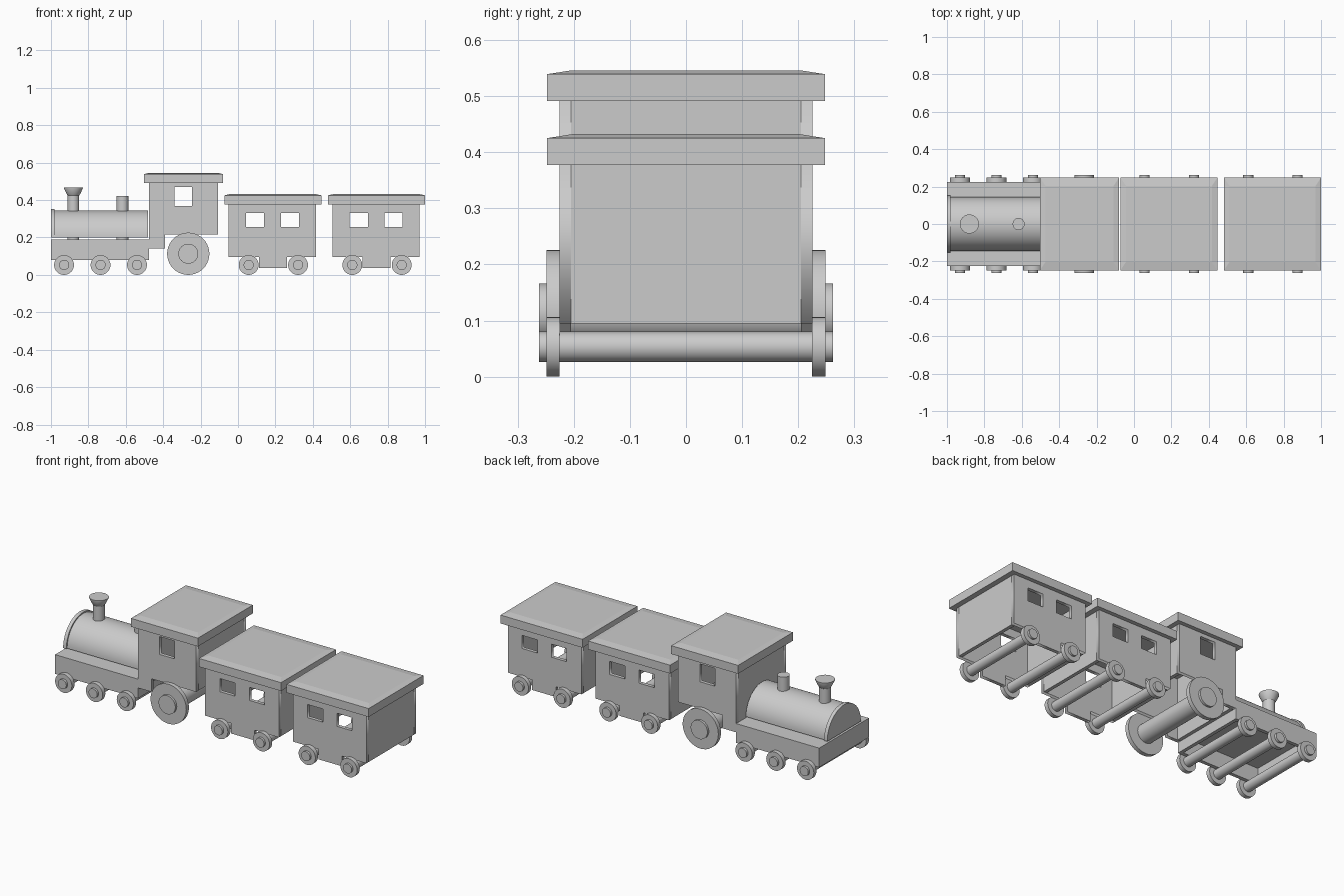
import bpy, bmesh, math
from mathutils import Matrix

if "Cube" in bpy.data.objects:
    bpy.data.objects.remove(bpy.data.objects["Cube"])

W = 0.225      # half width of the bodies
T = 0.02       # wall thickness


def add_mesh(name, bm, smooth=False):
    bmesh.ops.recalc_face_normals(bm, faces=bm.faces)
    me = bpy.data.meshes.new(name)
    bm.to_mesh(me)
    bm.free()
    ob = bpy.data.objects.new(name, me)
    bpy.context.collection.objects.link(ob)
    if smooth:
        select(ob)
        bpy.ops.object.shade_smooth_by_angle(angle=math.radians(30))
    return ob


def select(ob):
    bpy.ops.object.select_all(action='DESELECT')
    ob.select_set(True)
    bpy.context.view_layer.objects.active = ob


def box(name, x0, x1, y0, y1, z0, z1):
    bm = bmesh.new()
    bmesh.ops.create_cube(bm, size=1)
    for v in bm.verts:
        v.co = ((x0 + x1) / 2 + v.co.x * (x1 - x0),
                (y0 + y1) / 2 + v.co.y * (y1 - y0),
                (z0 + z1) / 2 + v.co.z * (z1 - z0))
    return add_mesh(name, bm)


def cylinder_y(name, x, z, r, y0, y1):
    bm = bmesh.new()
    m = Matrix.Translation((x, (y0 + y1) / 2, z)) @ Matrix.Rotation(math.pi / 2, 4, 'X')
    bmesh.ops.create_cone(bm, cap_ends=True, segments=40, radius1=r, radius2=r,
                          depth=abs(y1 - y0), matrix=m)
    return add_mesh(name, bm, True)


def lathe(name, x, profile):
    bm = bmesh.new()
    vs = [bm.verts.new((x + r, 0, z)) for r, z in profile]
    es = [bm.edges.new(p) for p in zip(vs, vs[1:])]
    bmesh.ops.spin(bm, geom=vs + es, cent=(x, 0, 0), axis=(0, 0, 1),
                   angle=2 * math.pi, steps=40)
    bmesh.ops.remove_doubles(bm, verts=bm.verts, dist=1e-5)
    return add_mesh(name, bm, True)


def arch(name, x0, x1, r, z):
    # half cylinder lying along x
    bm = bmesh.new()
    n = 32
    vs = [bm.verts.new((x0, r * math.cos(math.pi * i / n), z + r * math.sin(math.pi * i / n)))
          for i in range(n + 1)]
    f = bm.faces.new(vs)
    ext = bmesh.ops.extrude_face_region(bm, geom=[f], use_keep_orig=True)
    for v in ext['geom']:
        if isinstance(v, bmesh.types.BMVert):
            v.co.x = x1
    return add_mesh(name, bm, True)


def side_panels(name, outline, windows):
    # flat wall with window openings, one on each side
    loops = [outline] + [[(a, c), (b, c), (b, d), (a, d)] for a, b, c, d in windows]
    for side, s in (("front", -1), ("back", 1)):
        cu = bpy.data.curves.new(name, 'CURVE')
        cu.dimensions = '2D'
        cu.fill_mode = 'BOTH'
        cu.extrude = T / 2
        for loop in loops:
            sp = cu.splines.new('POLY')
            sp.points.add(len(loop) - 1)
            for p, (x, z) in zip(sp.points, loop):
                p.co = (x, z, 0, 1)
            sp.use_cyclic_u = True
        ob = bpy.data.objects.new(f"{name}_{side}_wall", cu)
        ob.location.y = s * (W - T / 2)
        ob.rotation_euler.x = math.pi / 2
        bpy.context.collection.objects.link(ob)
        select(ob)
        bpy.ops.object.convert(target='MESH')


def roof(name, x0, x1, z0):
    # slab with a shallow sloped rim on top
    bm = bmesh.new()
    rings = []
    for ix, iy, z in ((0, 0, z0), (0, 0, z0 + 0.048), (0.03, 0.045, z0 + 0.055)):
        a, b, y = x0 + ix, x1 - ix, 0.248 - iy
        rings.append([bm.verts.new(c) for c in ((a, -y, z), (b, -y, z), (b, y, z), (a, y, z))])
    bm.faces.new(rings[0])
    bm.faces.new(rings[-1])
    for lo, hi in zip(rings, rings[1:]):
        for i in range(4):
            j = (i + 1) % 4
            bm.faces.new((lo[i], lo[j], hi[j], hi[i]))
    add_mesh(name + "_roof", bm)


def wheelset(name, x, r, hub):
    cylinder_y(name + "_axle", x, r, hub, -0.262, 0.262)
    for side, s in (("front", -1), ("back", 1)):
        cylinder_y(f"{name}_{side}_wheel", x, r, r, s * 0.225, s * 0.249)


# engine chassis: open-bottomed tray
I = W - T
box("chassis_deck", -1.0, -0.475, -W, W, 0.17, 0.19)
for side, s in (("front", -1), ("back", 1)):
    box(f"chassis_{side}_side", -1.0, -0.475, min(s * I, s * W), max(s * I, s * W), 0.08, 0.17)
box("chassis_nose", -1.0, -0.98, -I, I, 0.08, 0.17)
box("chassis_tail", -0.495, -0.475, -I, I, 0.08, 0.17)
for i, x in enumerate((-0.93, -0.735, -0.54)):
    wheelset(f"engine_{i + 1}", x, 0.053, 0.027)

# boiler, front rim and chimneys
arch("boiler", -0.985, -0.48, 0.144, 0.2)
arch("boiler_rim", -1.0, -0.98, 0.152, 0.2)
lathe("chimney", -0.88, [(0, 0.19), (0.031, 0.19), (0.031, 0.425), (0.036, 0.432),
                         (0.051, 0.463), (0.051, 0.468), (0, 0.468)])
lathe("steam_dome", -0.617, [(0, 0.19), (0.032, 0.19), (0.032, 0.422), (0, 0.422)])

# driver cab
side_panels("cab", [(-0.475, 0.14), (-0.39, 0.14), (-0.39, 0.215), (-0.107, 0.215),
                    (-0.107, 0.495), (-0.475, 0.495)], [(-0.34, -0.245, 0.368, 0.47)])
box("cab_front_end", -0.475, -0.455, -I, I, 0.14, 0.495)
box("cab_rear_end", -0.127, -0.107, -I, I, 0.215, 0.495)
roof("cab", -0.503, -0.08, 0.491)
wheelset("cab_drive", -0.266, 0.113, 0.053)

# two passenger carriages
for n, o in enumerate((0.0, 0.554)):
    name = f"carriage_{n + 1}"
    a, b = o - 0.05, o + 0.416
    side_panels(name, [(a, 0.095), (o + 0.112, 0.095), (o + 0.112, 0.037), (o + 0.262, 0.037),
                       (o + 0.262, 0.095), (b, 0.095), (b, 0.38), (a, 0.38)],
                [(o + 0.043, o + 0.14, 0.257, 0.332), (o + 0.229, o + 0.326, 0.257, 0.332)])
    box(name + "_left_end", a, a + T, -I, I, 0.095, 0.38)
    box(name + "_right_end", b - T, b, -I, I, 0.095, 0.38)
    roof(name, o - 0.073, o + 0.446, 0.377)
    for i, x in enumerate((0.057, 0.321)):
        wheelset(f"{name}_{i + 1}", o + x, 0.053, 0.027)
